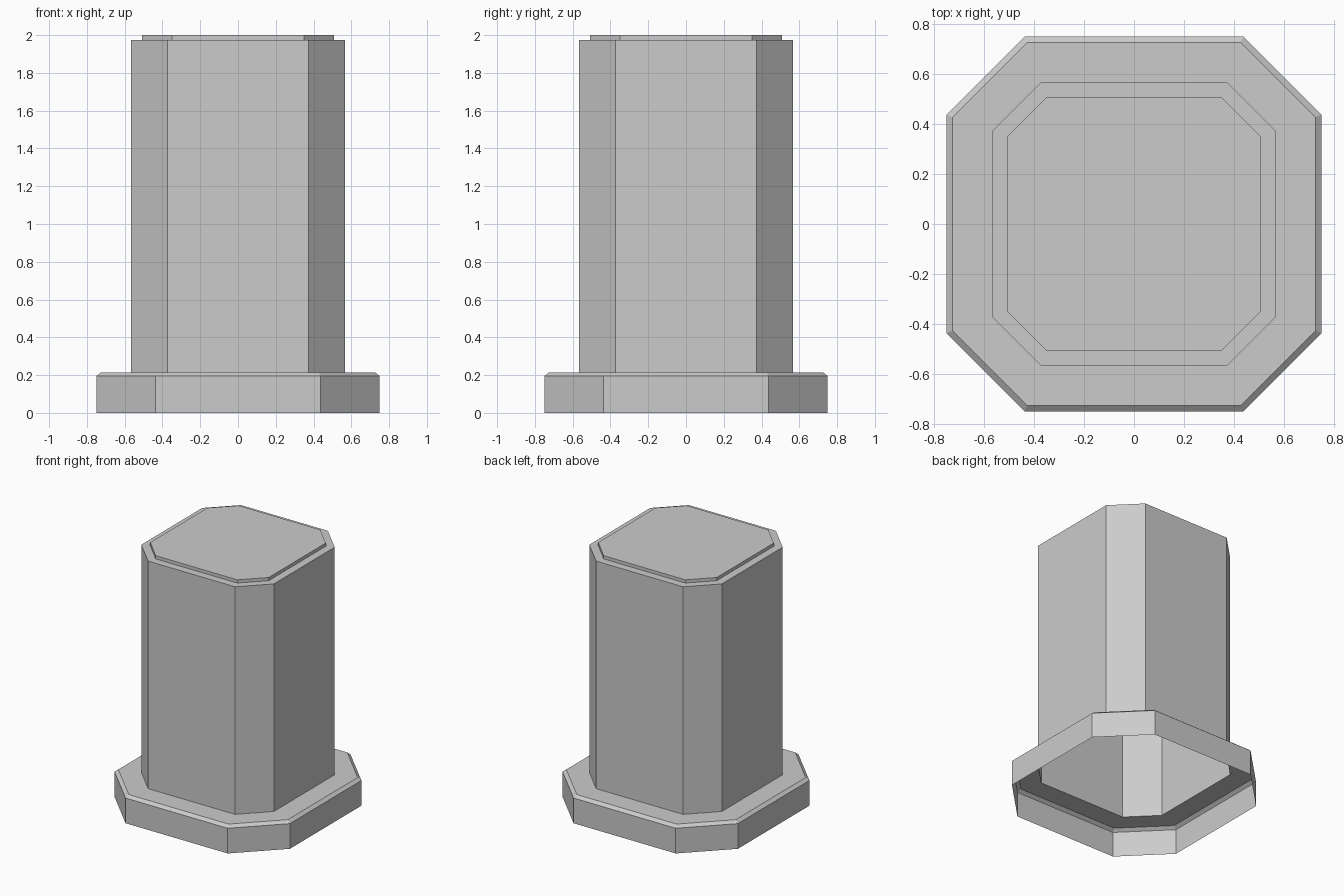
import bpy, bmesh

if "Cube" in bpy.data.objects:
    bpy.data.objects.remove(bpy.data.objects["Cube"])


def ring(bm, half, corner, z):
    """Square loop with cut corners, counter-clockwise from above."""
    pts = []
    x, y, u, v = half, -corner, half, corner
    for _ in range(4):
        pts += [(x, y, z), (u, v, z)]
        x, y, u, v = -y, x, -v, u
    return [bm.verts.new(p) for p in pts]


# One open-bottomed shell: (half width, corner start, height) from foot to cap
profile = [
    (0.75, 0.437, 0.0),     # base rim
    (0.75, 0.437, 0.195),
    (0.725, 0.427, 0.215),  # base bevel
    (0.567, 0.372, 0.215),  # column foot
    (0.567, 0.372, 1.975),
    (0.507, 0.349, 1.975),  # cap inset
    (0.507, 0.349, 2.0),
]

bm = bmesh.new()
rings = [ring(bm, *p) for p in profile]
for lo, hi in zip(rings, rings[1:]):
    for i in range(8):
        j = (i + 1) % 8
        bm.faces.new((lo[i], lo[j], hi[j], hi[i]))
bm.faces.new(rings[-1])  # top cap

mesh = bpy.data.meshes.new("pedestal_column")
bm.to_mesh(mesh)
bm.free()
obj = bpy.data.objects.new("pedestal_column", mesh)
bpy.context.collection.objects.link(obj)
